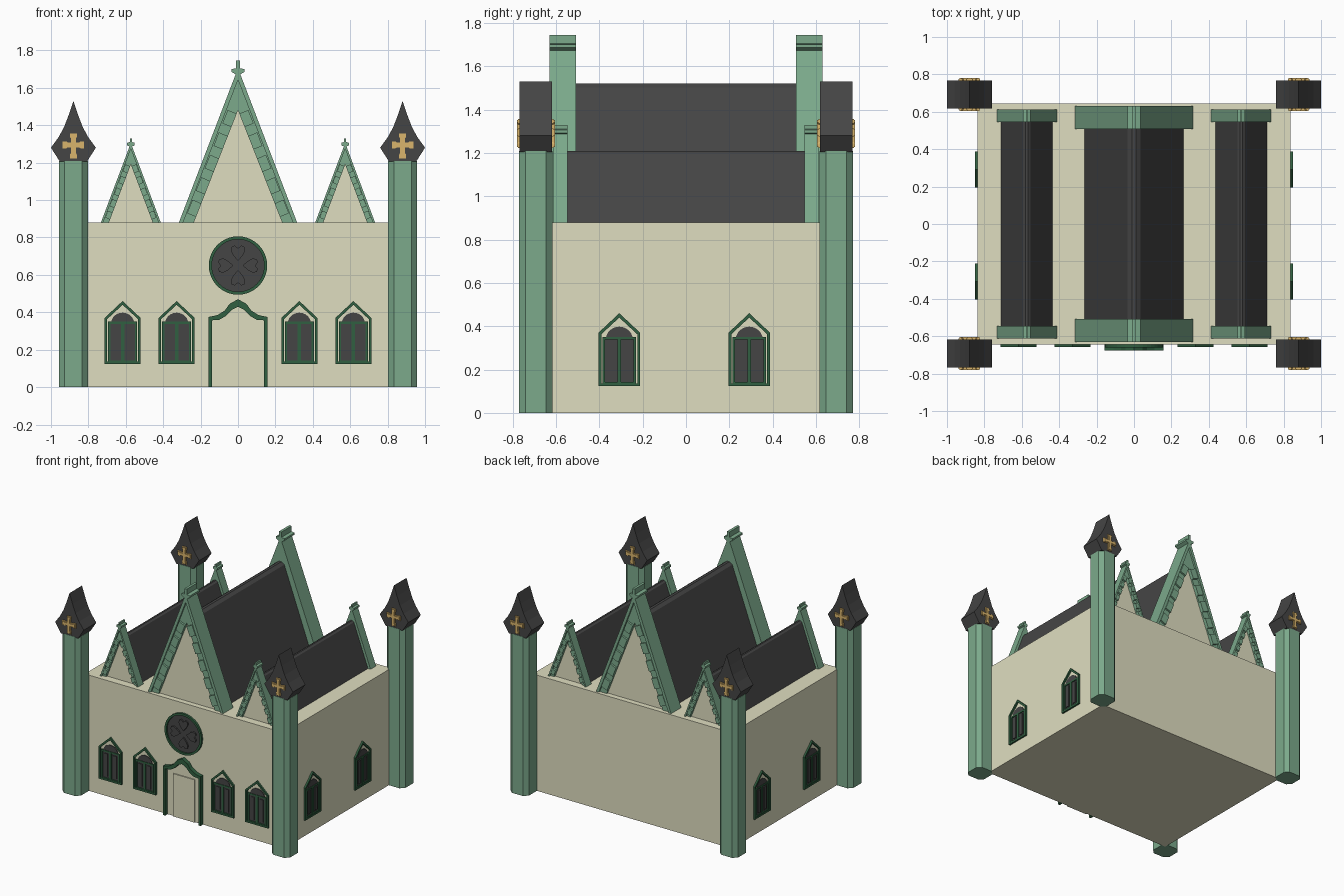
import bpy, bmesh, math
from mathutils import Matrix

if "Cube" in bpy.data.objects:
    bpy.data.objects.remove(bpy.data.objects["Cube"])


def material(name, rgb):
    m = bpy.data.materials.new(name)
    m.diffuse_color = (*rgb, 1)
    m.use_nodes = True
    m.node_tree.nodes["Principled BSDF"].inputs["Base Color"].default_value = m.diffuse_color
    return m


STONE = material("pale stone", (0.74, 0.73, 0.53))
GREEN = material("soft green", (0.20, 0.40, 0.26))
DARK = material("deep green", (0.03, 0.115, 0.052))
SLATE = material("charcoal slate", (0.06, 0.06, 0.06))
GOLD = material("old gold", (0.70, 0.46, 0.15))


def finish(bm, name, mat, mtx):
    bm.transform(mtx)
    bmesh.ops.recalc_face_normals(bm, faces=bm.faces)
    me = bpy.data.meshes.new(name)
    bm.to_mesh(me)
    bm.free()
    me.materials.append(mat)
    ob = bpy.data.objects.new(name, me)
    bpy.context.collection.objects.link(ob)
    return ob


def prism(name, pts, y0, y1, mat, mtx=Matrix()):
    """Extrude an (x, z) outline along y."""
    bm = bmesh.new()
    a = [bm.verts.new((x, y0, z)) for x, z in pts]
    b = [bm.verts.new((x, y1, z)) for x, z in pts]
    n = len(pts)
    bm.faces.new(a)
    bm.faces.new(b)
    for i in range(n):
        j = (i + 1) % n
        bm.faces.new((a[i], a[j], b[j], b[i]))
    return finish(bm, name, mat, mtx)


def ring(name, outer, inner, y0, y1, mat, mtx=Matrix()):
    """Frame between two (x, z) outlines of equal length."""
    bm = bmesh.new()
    loops = [[bm.verts.new((x, y, z)) for x, z in p]
             for p, y in ((outer, y0), (inner, y0), (inner, y1), (outer, y1))]
    n = len(outer)
    for k in range(4):
        p, q = loops[k], loops[(k + 1) % 4]
        for i in range(n):
            j = (i + 1) % n
            bm.faces.new((p[i], p[j], q[j], q[i]))
    return finish(bm, name, mat, mtx)


def rect(x0, x1, z0, z1):
    return [(x0, z0), (x1, z0), (x1, z1), (x0, z1)]


def sym(right):
    """Complete a right-hand outline (bottom to top) with its mirror image."""
    return right + [(-x, z) for x, z in reversed(right) if x > 1e-6]


def place(x, y, deg, z=0):
    return Matrix.Translation((x, y, z)) @ Matrix.Rotation(math.radians(deg), 4, 'Z')


TOP = 0.88
# Main hall
prism("hall_walls", rect(-0.838, 0.838, 0, TOP), -0.645, 0.645, STONE)

# Corner columns with chamfered corners, curved caps and gold crosses
h, f = 0.077, 0.047
octagon = [(h, -f), (h, f), (f, h), (-f, h), (-h, f), (-h, -f), (-f, -h), (f, -h)]
upright = Matrix.Rotation(math.radians(90), 4, 'X')
cap = sym([(0.072, 1.205), (0.12, 1.28), (0.08, 1.335), (0.05, 1.39),
           (0.025, 1.455), (0.0, 1.53)])


def cross_outline(g):
    a, b = 0.010 + g, 0.014 + g
    cz = 1.295
    return sym([(b, 1.227 - g), (b, 1.240 + g), (a, 1.246 + g), (a, cz - a),
                (0.036 - g, cz - a), (0.041 - g, cz - b), (0.053 + g, cz - b),
                (0.053 + g, cz + b), (0.041 - g, cz + b), (0.036 - g, cz + a),
                (a, cz + a), (a, 1.335 - g), (b, 1.34 - g), (b, 1.352 + g)])


for sx in (-1, 1):
    for sy in (-1, 1):
        prism("corner_column", octagon, 0, 1.21, GREEN,
              place(sx * 0.88, sy * 0.693, 0) @ upright)
        prism("column_cap", cap, -0.075, 0.075, SLATE, place(sx * 0.88, sy * 0.693, 0))
        for deg in (0, 180):
            m = place(sx * 0.88, sy * 0.693, deg)
            prism("cap_cross_base", cross_outline(0.004), -0.082, -0.07, GOLD, m)
            prism("cap_cross", cross_outline(0), -0.088, -0.08, GOLD, m)


# Gables with finial, raised edge strip and blocks, stone infill
def gable(cx, hw, apex, inner_hw, inner_apex, fin, bar, y_front, depth, blocks):
    slope = hw / (apex - TOP)
    zb = apex - bar * 0.35
    xs = bar * 0.35
    outer = [(hw, TOP), (xs, apex - xs / slope), (bar, zb - 0.006),
             (bar, zb + 0.008), (bar * 0.28, zb + 0.012), (bar * 0.28, fin)]
    w = hw - inner_hw
    strip_x, strip_z = inner_hw + 0.72 * w, inner_apex + 0.72 * (apex - inner_apex)
    half = [(inner_hw, TOP)] + outer
    pts = half + [(-x, z) for x, z in reversed(half)] + [(0, inner_apex)]
    half = [(strip_x, TOP)] + outer
    strip = half + [(-x, z) for x, z in reversed(half)] + [(0, strip_z)]
    for deg in (0, 180):
        s = 1 if deg == 0 else -1
        m = place(cx, -s * y_front, deg)
        prism("gable_frame", pts, 0.014, depth, GREEN, m)
        prism("gable_edge", strip, 0, 0.016, GREEN, m)
        prism("gable_infill", [(-inner_hw, TOP), (inner_hw, TOP), (0, inner_apex)],
              0.026, depth - 0.01, STONE, m)
        span = (inner_apex - TOP) / blocks
        for k in range(blocks):
            z0 = TOP + span * (k + 0.25)
            z1 = z0 + span * 0.6
            x0, x1 = [inner_hw * (inner_apex - z) / (inner_apex - TOP) for z in (z0, z1)]
            d = w * 0.25
            for sx in (-1, 1):
                prism("gable_block", [(sx * x0, z0), (sx * (x0 + w * .6), z0 + d),
                                      (sx * (x1 + w * .6), z1 + d), (sx * x1, z1)],
                      0, 0.02, GREEN, m)


# Ridged roofs between the gables
def roof(name, cx, hw, top, ridge, y):
    prism(name, sym([(hw, TOP - 0.01), (ridge, top - ridge * 0.5), (ridge * 0.3, top)]),
          -y, y, SLATE, place(cx, 0, 0))


gable(0, 0.316, 1.705, 0.236, 1.48, 1.745, 0.036, 0.63, 0.122, 5)
roof("main_roof", 0, 0.267, 1.52, 0.034, 0.515)
for cx in (-0.573, 0.573):
    gable(cx, 0.16, 1.305, 0.117, 1.19, 1.328, 0.02, 0.612, 0.066, 5)
    roof("side_roof", cx, 0.142, 1.21, 0.02, 0.552)


# Pointed windows: frame, slate panes, bars
def house(hw, z0, eave, top):
    return [(-hw, z0), (hw, z0), (hw, eave), (0, top), (-hw, eave)]


def window(m):
    ring("window_frame", house(0.096, 0.123, 0.37, 0.46),
         house(0.083, 0.136, 0.363, 0.44), -0.013, 0.005, DARK, m)
    arc = [(0.062 * math.cos(math.pi * i / 12), 0.34 + 0.058 * math.sin(math.pi * i / 12))
           for i in range(13)]
    prism("window_arch_pane", arc, -0.006, 0.005, SLATE, m)
    ring("window_inner_frame", rect(-0.077, 0.077, 0.134, 0.35),
         rect(-0.066, 0.066, 0.142, 0.338), -0.01, 0.005, DARK, m)
    prism("window_mullion", rect(-0.009, 0.009, 0.136, 0.345), -0.01, 0.005, DARK, m)
    prism("window_panes", rect(-0.07, 0.07, 0.136, 0.345), -0.003, 0.005, SLATE, m)
    for sx in (-1, 1):
        x = sx * 0.037
        prism("window_pane_panel", rect(x - 0.014, x + 0.014, 0.155, 0.326),
              -0.009, 0.005, SLATE, m)


for x in (-0.617, -0.328, 0.328, 0.617):
    window(place(x, -0.645, 0))
for y in (-0.308, 0.292):
    window(place(0.838, y, 90))
    window(place(-0.838, y, -90))


# Rose window with four heart petals
def circle(r, n=40):
    return [(r * math.cos(2 * math.pi * i / n), r * math.sin(2 * math.pi * i / n))
            for i in range(n)]


rose = place(0, -0.645, 0, 0.65)
ring("rose_frame", circle(0.156), circle(0.14), -0.016, 0.005, DARK, rose)
prism("rose_glass", circle(0.145), -0.004, 0.005, SLATE, rose)
heart = [(0, 0.024), (0.028, 0.058), (0.038, 0.08), (0.034, 0.1), (0.018, 0.107),
         (0, 0.092), (-0.018, 0.107), (-0.034, 0.1), (-0.038, 0.08), (-0.028, 0.058)]
for k in range(4):
    m = rose @ Matrix.Rotation(k * math.pi / 2, 4, 'Y')
    prism("rose_petal", heart, -0.015, 0.005, SLATE, m)

# Doorway: ogee surround and plain door
door = place(0, -0.645, 0)
out = [(0.157, 0), (0.157, 0.375), (0.11, 0.385), (0.07, 0.41), (0.045, 0.445), (0, 0.47)]
inn = [(0.14, 0), (0.14, 0.357), (0.1, 0.36), (0.065, 0.38), (0.035, 0.412), (0, 0.43)]
arch = (out + [(-x, z) for x, z in reversed(out[:-1])]
        + [(-x, z) for x, z in inn] + list(reversed(inn[:-1])))
prism("door_surround", arch, -0.03, 0.005, DARK, door)
prism("door_panel", rect(-0.09, 0.09, 0, 0.325), -0.008, 0.005, STONE, door)
